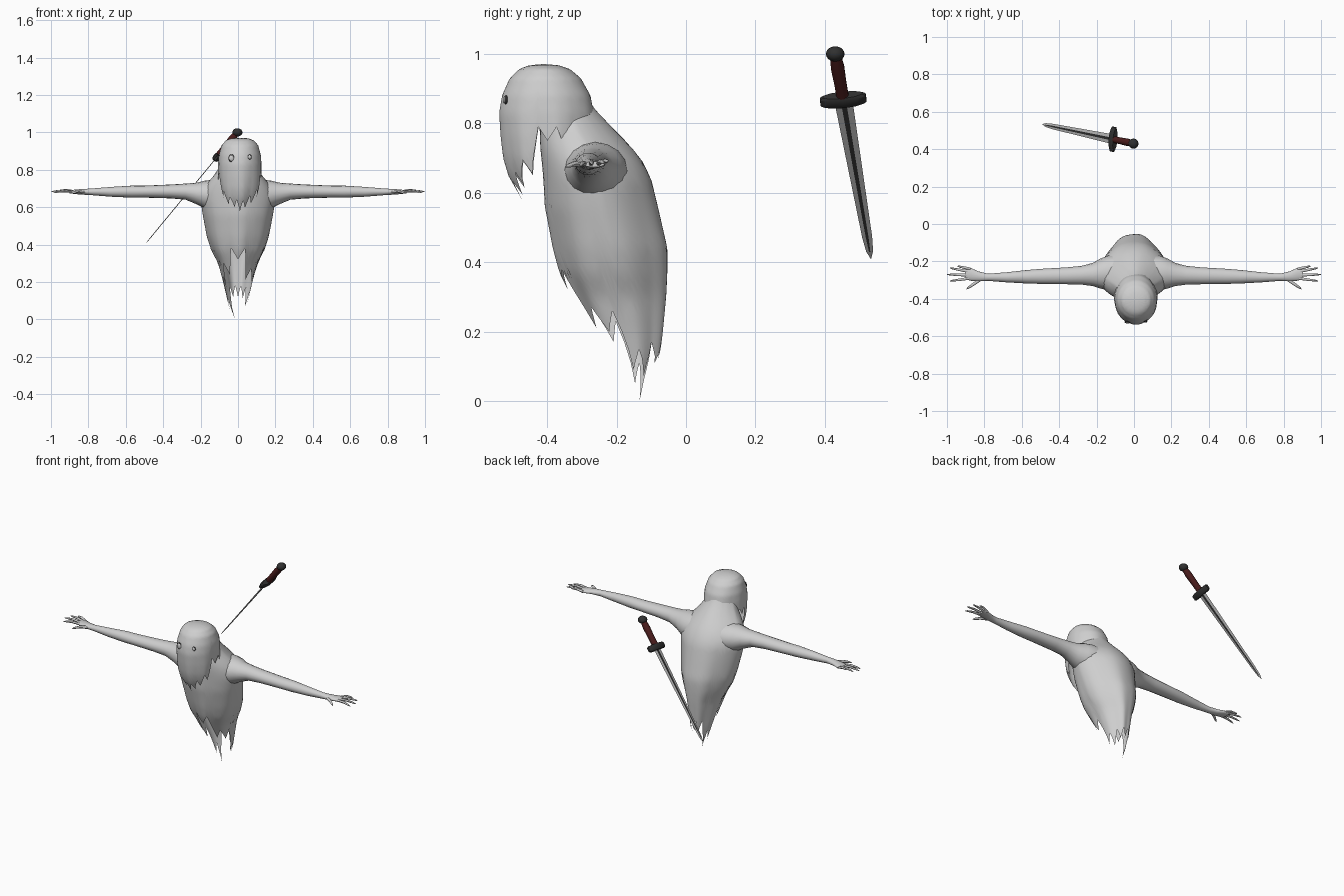
import bpy, bmesh, math
from mathutils import Vector, Matrix

if "Cube" in bpy.data.objects:
    bpy.data.objects.remove(bpy.data.objects["Cube"])


def material(name, r, g, b):
    m = bpy.data.materials.new(name)
    m.diffuse_color = (r, g, b, 1)
    m.use_nodes = True
    m.node_tree.nodes["Principled BSDF"].inputs["Base Color"].default_value = m.diffuse_color
    return m


CLOTH = material("pale grey cloth", .62, .62, .62)
DARK = material("charcoal", .03, .03, .03)
RED = material("dark red grip", .07, .012, .012)
STEEL = material("steel", .52, .52, .52)


def finish(bm, name, mats, angle=60):
    bmesh.ops.remove_doubles(bm, verts=bm.verts, dist=1e-5)
    bmesh.ops.recalc_face_normals(bm, faces=bm.faces)
    # Open shells must also face outwards
    bm.normal_update()
    mid = sum((v.co for v in bm.verts), Vector()) / len(bm.verts)
    if sum(f.normal.dot(f.calc_center_median() - mid) * f.calc_area() for f in bm.faces) < 0:
        bmesh.ops.reverse_faces(bm, faces=bm.faces)
    me = bpy.data.meshes.new(name)
    bm.to_mesh(me)
    bm.free()
    for m in mats:
        me.materials.append(m)
    ob = bpy.data.objects.new(name, me)
    bpy.context.collection.objects.link(ob)
    bpy.ops.object.select_all(action='DESELECT')
    ob.select_set(True)
    bpy.context.view_layer.objects.active = ob
    if angle:
        bpy.ops.object.shade_smooth_by_angle(angle=math.radians(angle))
    return ob


def skin(bm, rings, caps=False):
    """Bridge a list of closed point rings with quads."""
    vs = [[bm.verts.new(p) for p in r] for r in rings]
    n = len(vs[0])
    for a, b in zip(vs, vs[1:]):
        for i in range(n):
            bm.faces.new((a[i], a[(i + 1) % n], b[(i + 1) % n], b[i]))
    if caps:
        bm.faces.new(vs[0])
        bm.faces.new(vs[-1])


def sample(table, z):
    """Interpolate (z, front y, back y, half width), sorted downwards."""
    if z >= table[0][0]:
        return table[0][1:]
    for a, b in zip(table, table[1:]):
        if z >= b[0]:
            f = (a[0] - z) / (a[0] - b[0])
            return [p + (q - p) * f for p, q in zip(a[1:], b[1:])]
    return table[-1][1:]


def ragged_cloth(name, table, tips, cut, xc, rows, power, fold, taper):
    """Hanging cloth with a toothed hem; tips run round from the front."""
    per, n = 6, 6 * len(tips)
    top = table[0][0]
    hem = []
    for i in range(n):
        k, f = divmod(i, per)
        a, b = tips[k], tips[(k + 1) % len(tips)]
        valley = max(a, b) + cut
        f = f / per * 2
        hem.append(a + (valley - a) * f if f < 1 else valley + (b - valley) * (f - 1))
    rings = []
    for r in range(rows + 1):
        v = (r / rows) ** power
        ring = []
        for i in range(n):
            t = 2 * math.pi * i / n
            z = top - (top - hem[i]) * v
            yf, yb, hw = sample(table, z)
            s = 1 + fold * v * v * math.sin(7 * t + 1)
            w = hw * s * (1 - taper * max(0, -math.cos(t)))
            ring.append((xc + w * math.sin(t),
                         (yf + yb) / 2 - (yb - yf) / 2 * s * math.cos(t), z))
        rings.append(ring)
    bm = bmesh.new()
    skin(bm, rings)
    return finish(bm, name, [CLOTH])


# Hunched torso tapering to a tattered tail
torso = [(.90, -.42, -.30, .06), (.84, -.42, -.262, .085), (.78, -.42, -.205, .12),
         (.735, -.42, -.16, .158), (.69, -.415, -.125, .188), (.64, -.41, -.10, .2),
         (.56, -.405, -.08, .188), (.44, -.38, -.052, .165), (.37, -.36, -.052, .142),
         (.30, -.325, -.056, .105), (.20, -.27, -.066, .078), (.13, -.235, -.075, .062),
         (.06, -.195, -.10, .045), (0, -.16, -.125, .022)]
ragged_cloth("torso", torso,
             [.32, .21, .20, .09, .07, .11, .12, .12, 0, .05, .17, .24], .06, 0, 26, 1, .04, .2)

# Hooded head with a ragged beard-like fringe
hood = [(.971, -.41, -.41, 0), (.968, -.45, -.37, .045), (.957, -.48, -.335, .075),
        (.93, -.508, -.303, .098), (.88, -.53, -.275, .112), (.83, -.538, -.265, .116),
        (.76, -.533, -.265, .115), (.70, -.525, -.275, .108), (.65, -.51, -.29, .095),
        (.58, -.47, -.33, .065)]
ragged_cloth("hood", hood,
             [.578, .595, .62, .655, .75, .72, .70, .70, .70, .70, .70, .72, .745, .65, .615, .60],
             .04, .01, 24, 1.7, .03, 0)


def ball(name, loc, size, mat, seg=16):
    bm = bmesh.new()
    bmesh.ops.create_uvsphere(bm, u_segments=seg, v_segments=seg // 2, radius=1)
    bmesh.ops.transform(bm, matrix=Matrix.Translation(loc) @ Matrix.Diagonal((*size, 1)),
                        verts=bm.verts)
    return finish(bm, name, [mat])


# Uneven eyes: dark socket with a pale bead
for side, x, y, z, r in (("left", -.035, -.523, .862, .017), ("right", .062, -.519, .868, .011)):
    ball(side + "_eye_socket", (x, y, z), (r, .006, r * 1.2), DARK)
    ball(side + "_eye", (x, y - .003, z), (r * .78, .006, r * .95), CLOTH)

# Outstretched arms: x, centre y, centre z, half depth, half height
arm = [(.06, -.26, .66, .10, .085), (.14, -.262, .664, .092, .082), (.18, -.265, .667, .08, .074),
       (.22, -.27, .673, .062, .058), (.28, -.274, .683, .05, .043), (.36, -.277, .684, .045, .037),
       (.5, -.28, .683, .04, .032), (.57, -.282, .683, .036, .032), (.68, -.285, .682, .027, .026),
       (.78, -.285, .682, .019, .018), (.83, -.28, .682, .026, .015), (.87, -.27, .682, .034, .012),
       (.90, -.265, .682, .03, .008)]
# Finger root y, then tip x, y, z
fingers = [(-.24, .945, -.225, .69), (-.256, .985, -.235, .685), (-.274, 1.0, -.27, .682),
           (-.29, .985, -.305, .677)]


def finger(bm, a, b, r):
    a, b = Vector(a), Vector(b)
    q = (b - a).to_track_quat('Z', 'Y')
    rings = []
    for f, k in ((0, 1), (.5, .9), (.85, .65), (1, .2)):
        c = a.lerp(b, f) + Vector((0, 0, .006 * math.sin(math.pi * f)))
        rings.append([c + q @ Vector((r * k * math.cos(t), r * k * math.sin(t), 0))
                      for t in (math.pi / 3 * i for i in range(6))])
    skin(bm, rings, True)


for side, s in (("left", -1), ("right", 1)):
    bm = bmesh.new()
    skin(bm, [[(s * x, y + ry * math.cos(t), z + rz * math.sin(t))
               for t in (math.pi / 8 * i for i in range(16))]
              for x, y, z, ry, rz in arm], True)
    finish(bm, side + "_arm", [CLOTH])
    bm = bmesh.new()
    for y0, x, y, z in fingers:
        finger(bm, (s * .875, y0, .682), (s * x, y, z), .0075)
    finger(bm, (s * .82, -.295, .68), (s * .895, -.348, .674), .009)
    finish(bm, side + "_fingers", [CLOTH])

# Dagger frame: local z runs from pommel to tip, x across the blade
pommel, tip = Vector((-.003, .43, 1.0)), Vector((-.49, .533, .41))
length = (tip - pommel).length
az = (tip - pommel).normalized()
ax = (Vector((0, 1, 0)) - az * az.y).normalized()
ay = az.cross(ax)
frame = Matrix.Translation(pommel) @ Matrix((ax, ay, az)).transposed().to_4x4()


def turned(name, profile, sides, mat, angle):
    """Elliptical loft along the dagger: (along, half x, half y)."""
    bm = bmesh.new()
    skin(bm, [[frame @ Vector((rx * math.cos(t), ry * math.sin(t), h))
               for t in (2 * math.pi * (i + .5) / sides for i in range(sides))]
              for h, rx, ry in profile], True)
    return finish(bm, name, [mat], angle)


ball("pommel", pommel, (.027, .027, .022), DARK)
turned("grip", [(.01, .016, .016), (.05, .02, .02), (.11, .018, .018), (.165, .018, .018)],
       12, RED, 40)
turned("guard", [(.155, .06, .016), (.162, .07, .02), (.184, .07, .02), (.191, .06, .016)],
       10, DARK, 30)

# Blade with bevelled edges and a dark central fuller
bm = bmesh.new()
rings = []
for h, w, c in ((.185, .026, .0075), (.69, .0145, .004), (.745, .010, .002), (length, .0008, .0002)):
    d = .002 if w > .001 else .0005
    rings.append([frame @ Vector(p) for p in ((w, 0, h), (c, d, h), (-c, d, h),
                                              (-w, 0, h), (-c, -d, h), (c, -d, h))])
skin(bm, rings, True)
inv = frame.inverted()
for f in bm.faces:
    mid = inv @ f.calc_center_median()
    if abs(mid.x) < .001 and mid.z < .74 and len(f.verts) == 4:
        f.material_index = 1
finish(bm, "blade", [STEEL, DARK], 0)
